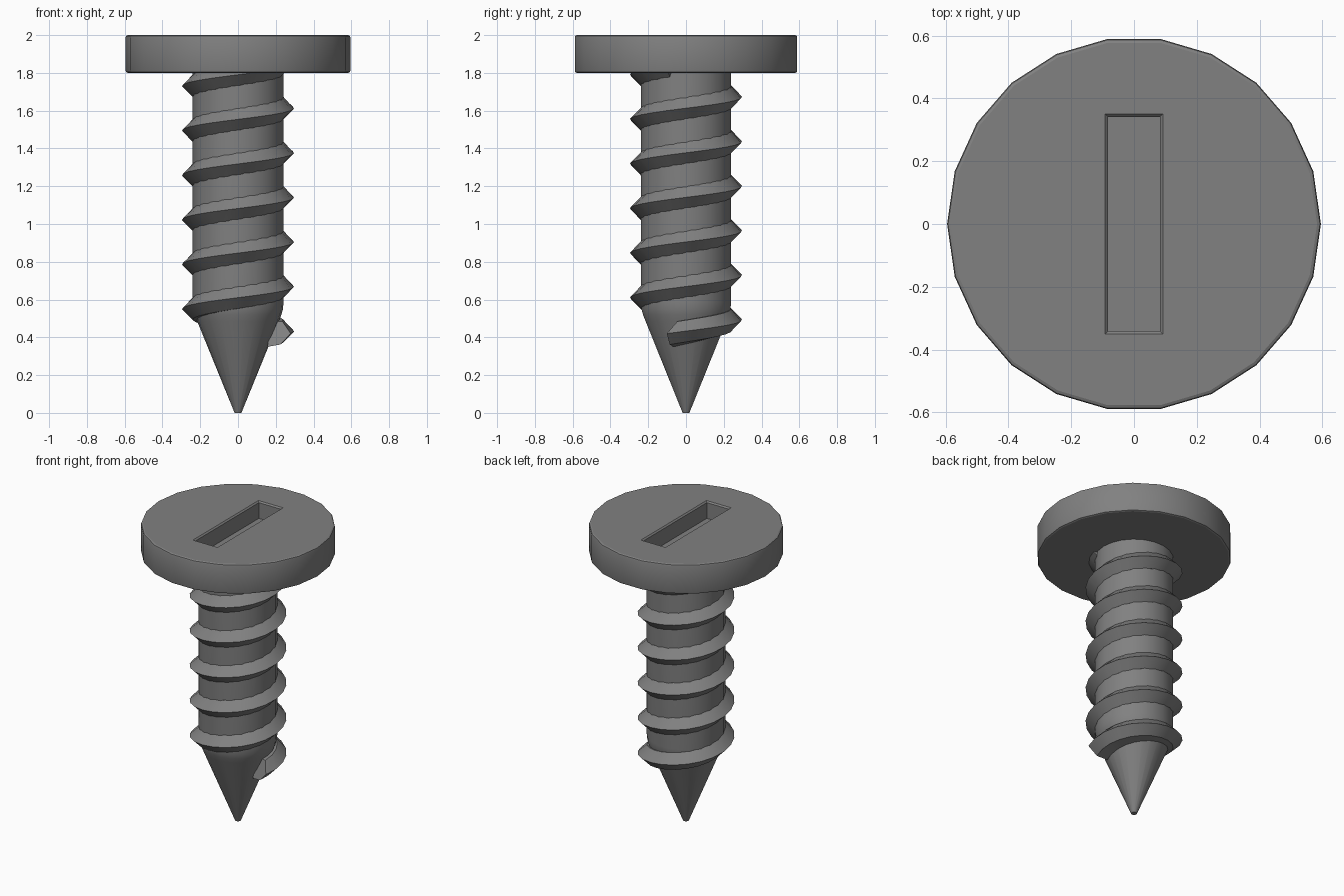
import bpy, bmesh, math

if "Cube" in bpy.data.objects:
    bpy.data.objects.remove(bpy.data.objects["Cube"])

SIDES = 22
PITCH = 0.236

dark = bpy.data.materials.new("dark_metal")
dark.diffuse_color = (0.22, 0.22, 0.22, 1)
dark.use_nodes = True
dark.node_tree.nodes["Principled BSDF"].inputs["Base Color"].default_value = dark.diffuse_color


def activate(obj):
    bpy.ops.object.select_all(action='DESELECT')
    obj.select_set(True)
    bpy.context.view_layer.objects.active = obj


def smooth(obj, degrees):
    activate(obj)
    bpy.ops.object.shade_smooth_by_angle(angle=math.radians(degrees))


def loft(name, rings):
    """Join closed rings of points in order and cap both ends."""
    bm = bmesh.new()
    rows = [[bm.verts.new(p) for p in ring] for ring in rings]
    n = len(rows[0])
    for a, b in zip(rows, rows[1:]):
        for i in range(n):
            j = (i + 1) % n
            bm.faces.new((a[i], a[j], b[j], b[i]))
    bm.faces.new(rows[0])
    bm.faces.new(rows[-1])
    bmesh.ops.recalc_face_normals(bm, faces=bm.faces)
    mesh = bpy.data.meshes.new(name)
    bm.to_mesh(mesh)
    bm.free()
    mesh.materials.append(dark)
    obj = bpy.data.objects.new(name, mesh)
    bpy.context.collection.objects.link(obj)
    return obj


def polar(r, angle, z):
    return (r * math.cos(angle), r * math.sin(angle), z)


def turned(name, profile):
    step = math.tau / SIDES
    return loft(name, [[polar(r, i * step, z) for i in range(SIDES)]
                       for r, z in profile])


# Head: faceted disc with softened rims
head = turned("head", [(0.583, 1.80), (0.592, 1.804), (0.595, 1.813),
                       (0.595, 1.987), (0.592, 1.996), (0.583, 2.0)])

# Slot: straight pocket with a small chamfer at its mouth
slot = [(0.083, 0.341, 1.885), (0.083, 0.341, 1.991), (0.1, 0.358, 2.008)]
cutter = loft("slot_cutter", [[(-x, -y, z), (x, -y, z), (x, y, z), (-x, y, z)]
                              for x, y, z in slot])
cutter.hide_render = True
cut = head.modifiers.new("slot", 'BOOLEAN')
cut.operation = 'DIFFERENCE'
cut.solver = 'EXACT'
cut.object = cutter
activate(head)
bpy.ops.object.modifier_apply(modifier="slot")
bpy.data.objects.remove(cutter)
smooth(head, 20)

# Shank: straight cylinder running into a blunt-tipped cone
shank = turned("shank", [(0.018, 0.0), (0.216, 0.485), (0.23, 0.52),
                         (0.238, 0.55), (0.241, 0.585), (0.241, 1.82)])
smooth(shank, 40)

# Thread: pointed section swept six turns up a helix, (radius, angle shift, height)
section = [(0.297, 0.0, 0.0), (0.24, 9, 0.064), (0.17, 10, 0.066),
           (0.17, -3, -0.07), (0.24, -1, -0.058)]
start = math.radians(-20)
rings = []
for i in range(6 * SIDES + 1):
    turn = i / SIDES
    angle = start + turn * math.tau
    z = 0.42 + PITCH * turn
    rings.append([polar(r, angle + math.radians(shift), z + h)
                  for r, shift, h in section])
thread = loft("thread", rings)
smooth(thread, 30)
